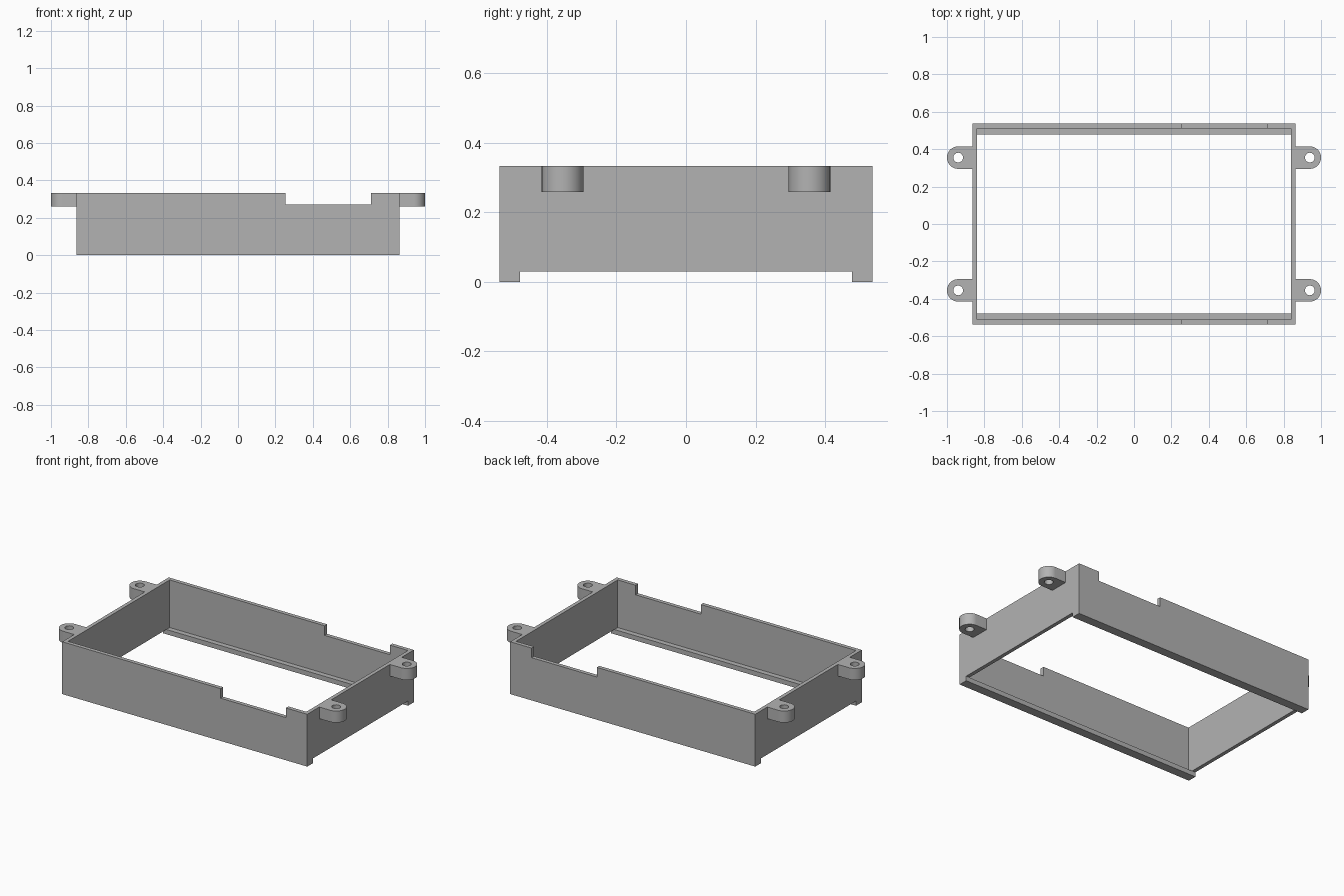
import bpy
import bmesh
import math
from mathutils import Matrix

cube = bpy.data.objects.get("Cube")
if cube:
    bpy.data.objects.remove(cube, do_unlink=True)

# One plain grey for every part
GREY = (0.45, 0.45, 0.45, 1)
grey = bpy.data.materials.new("plain grey")
grey.use_nodes = True
grey.diffuse_color = GREY
grey.node_tree.nodes["Principled BSDF"].inputs["Base Color"].default_value = GREY

HALF_X, HALF_Y, TOP = 0.863, 0.536, 0.333    # outer shell
IN_X, IN_Y, LIP_Y = 0.839, 0.511, 0.478      # opening and bottom lip
LIP_Z = 0.03
TAB_X, TAB_Y, TAB_R, HOLE_R, TAB_Z = 0.94, 0.355, 0.06, 0.026, 0.259


def make_object(name, bm):
    bmesh.ops.recalc_face_normals(bm, faces=bm.faces)
    mesh = bpy.data.meshes.new(name)
    bm.to_mesh(mesh)
    bm.free()
    mesh.materials.append(grey)
    obj = bpy.data.objects.new(name, mesh)
    bpy.context.collection.objects.link(obj)
    return obj


def box(name, x0, x1, y0, y1, z0, z1):
    bm = bmesh.new()
    place = (Matrix.Translation(((x0 + x1) / 2, (y0 + y1) / 2, (z0 + z1) / 2))
             @ Matrix.Diagonal((x1 - x0, y1 - y0, z1 - z0, 1)))
    bmesh.ops.create_cube(bm, size=1, matrix=place)
    return make_object(name, bm)


def prism(name, outline, z0, z1):
    bm = bmesh.new()
    face = bm.faces.new([bm.verts.new((x, y, z0)) for x, y in outline])
    grown = bmesh.ops.extrude_face_region(bm, geom=[face])["geom"]
    verts = [v for v in grown if isinstance(v, bmesh.types.BMVert)]
    bmesh.ops.translate(bm, verts=verts, vec=(0, 0, z1 - z0))
    return make_object(name, bm)


def cut(obj, cutter):
    cutter.hide_render = True
    mod = obj.modifiers.new("cut", 'BOOLEAN')
    mod.operation, mod.solver, mod.object = 'DIFFERENCE', 'EXACT', cutter
    bpy.context.view_layer.update()
    graph = bpy.context.evaluated_depsgraph_get()
    obj_mesh = bpy.data.meshes.new_from_object(obj.evaluated_get(graph))
    obj.modifiers.clear()
    obj.data = obj_mesh
    bpy.data.objects.remove(cutter, do_unlink=True)


def arc(cx, cy, r, start, end, steps):
    angles = [start + (end - start) * i / steps for i in range(steps + 1)]
    return [(cx + r * math.cos(a), cy + r * math.sin(a)) for a in angles]


# Frame: open box, lips along the long sides, notch in both long walls
frame = box("frame", -HALF_X, HALF_X, -HALF_Y, HALF_Y, 0, TOP)
cut(frame, box("through_cutter", -IN_X, IN_X, -LIP_Y, LIP_Y, -1, 1))
cut(frame, box("opening_cutter", -IN_X, IN_X, -IN_Y, IN_Y, LIP_Z, 1))
cut(frame, box("underside_cutter", -1, 1, -LIP_Y, LIP_Y, -1, LIP_Z))
cut(frame, box("notch_cutter", 0.253, 0.712, -1, 1, 0.272, 1))

# Four rounded mounting tabs with screw holes
for side, sx in (("left", 1), ("right", -1)):
    for end, sy in (("front", -1), ("back", 1)):
        y = sy * TAB_Y
        outline = [(HALF_X, y - TAB_R)]
        outline += arc(TAB_X, y, TAB_R, -math.pi / 2, math.pi / 2, 32)
        outline += [(HALF_X, y + TAB_R)]
        tab = prism(f"{side}_{end}_mounting_tab", [(sx * px, py) for px, py in outline], TAB_Z, TOP)
        hole = arc(sx * TAB_X, y, HOLE_R, 0, math.tau, 32)[:-1]
        cut(tab, prism("hole_cutter", hole, -1, 1))
        bpy.ops.object.select_all(action='DESELECT')
        tab.select_set(True)
        bpy.context.view_layer.objects.active = tab
        bpy.ops.object.shade_smooth_by_angle(angle=math.radians(30))
